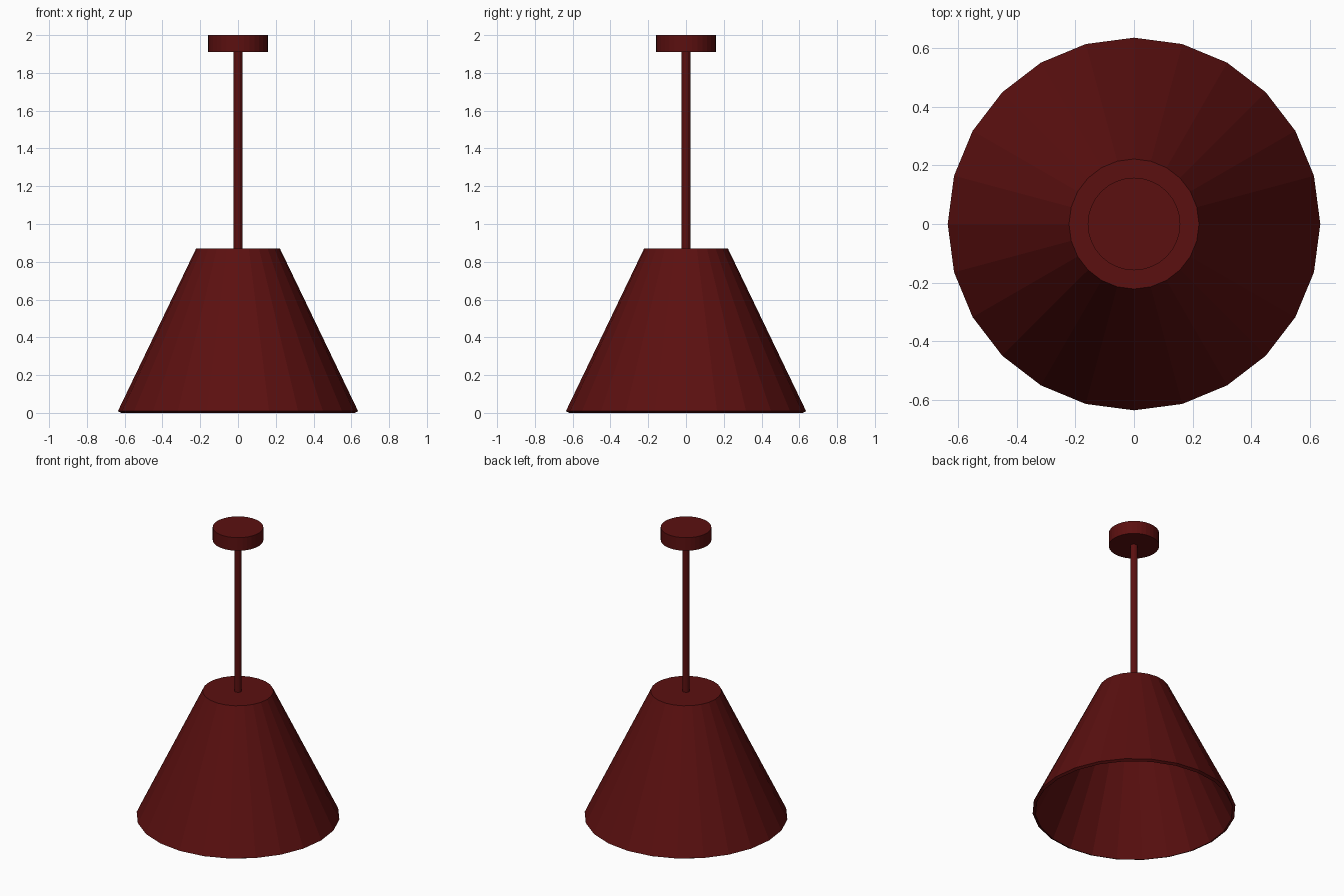
import bpy, bmesh, math

if "Cube" in bpy.data.objects:
    bpy.data.objects.remove(bpy.data.objects["Cube"])

red = bpy.data.materials.new("dark red")
red.diffuse_color = (0.105, 0.005, 0.005, 1)
red.use_nodes = True
red.node_tree.nodes["Principled BSDF"].inputs["Base Color"].default_value = red.diffuse_color


def lathe(name, profile, sides):
    """Revolve (radius, z) points about z; a zero radius closes with a fan."""
    bm = bmesh.new()
    rings = []
    for r, z in profile:
        if r == 0:
            rings.append([bm.verts.new((0, 0, z))] * sides)
        else:
            rings.append([bm.verts.new((r * math.cos(2 * math.pi * i / sides),
                                        r * math.sin(2 * math.pi * i / sides), z))
                          for i in range(sides)])
    for a, b in zip(rings, rings[1:]):
        for i in range(sides):
            j = (i + 1) % sides
            corners = list(dict.fromkeys((a[i], a[j], b[j], b[i])))
            bm.faces.new(corners)
    bmesh.ops.recalc_face_normals(bm, faces=bm.faces[:])
    mesh = bpy.data.meshes.new(name)
    bm.to_mesh(mesh)
    bm.free()
    mesh.materials.append(red)
    obj = bpy.data.objects.new(name, mesh)
    bpy.context.collection.objects.link(obj)
    return obj


# Hollow conical shade with a thin wall and closed top
lathe("shade", [(0, 0.87), (0.222, 0.87), (0.636, 0.009),
                (0.618, 0), (0.21, 0.85), (0, 0.85)], 24)

# Hanging rod
lathe("rod", [(0, 0.86), (0.023, 0.86), (0.023, 1.92), (0, 1.92)], 12)

# Ceiling mount
lathe("ceiling_mount", [(0, 1.91), (0.158, 1.91), (0.158, 2.0), (0, 2.0)], 32)
